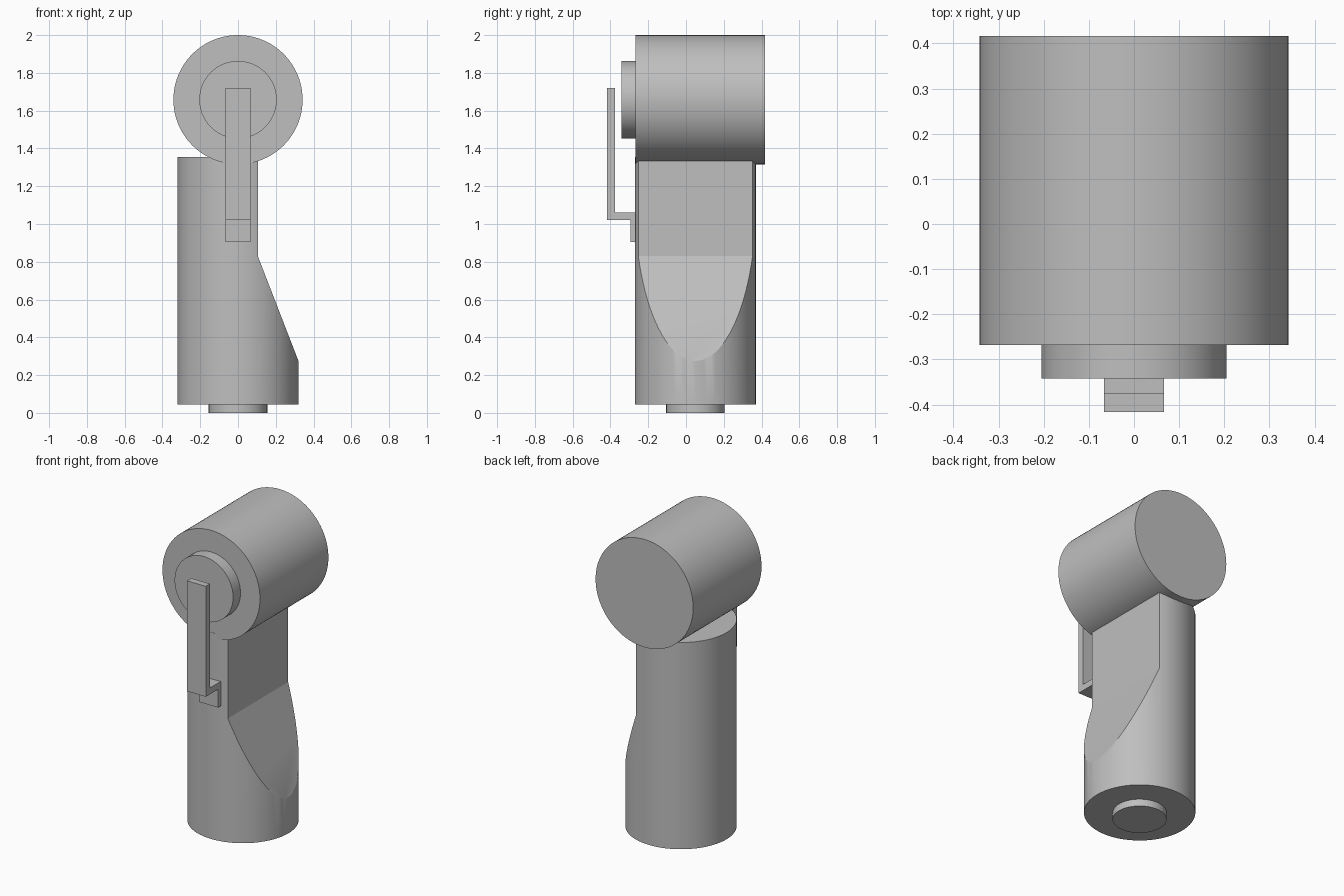
import bpy
import bmesh
import math
from mathutils import Matrix, Vector

default = bpy.data.objects.get("Cube")
if default:
    bpy.data.objects.remove(default, do_unlink=True)

GREY = (0.52, 0.52, 0.52, 1.0)
grey = bpy.data.materials.new("plain grey")
grey.use_nodes = True
grey.diffuse_color = GREY
grey.node_tree.nodes["Principled BSDF"].inputs["Base Color"].default_value = GREY


def make_object(name, bm):
    bmesh.ops.recalc_face_normals(bm, faces=bm.faces)
    mesh = bpy.data.meshes.new(name)
    bm.to_mesh(mesh)
    bm.free()
    mesh.materials.append(grey)
    obj = bpy.data.objects.new(name, mesh)
    bpy.context.collection.objects.link(obj)
    return obj


def smooth(obj):
    bpy.ops.object.select_all(action='DESELECT')
    obj.select_set(True)
    bpy.context.view_layer.objects.active = obj
    bpy.ops.object.shade_smooth_by_angle(angle=math.radians(30))


def cylinder(name, radius, start, end):
    """Closed cylinder between two points on its axis."""
    start, end = Vector(start), Vector(end)
    axis = end - start
    turn = axis.to_track_quat('Z', 'Y').to_matrix().to_4x4()
    bm = bmesh.new()
    bmesh.ops.create_cone(bm, cap_ends=True, segments=96, radius1=radius, radius2=radius,
                          depth=axis.length,
                          matrix=Matrix.Translation((start + end) / 2) @ turn)
    obj = make_object(name, bm)
    smooth(obj)
    return obj


def prism(name, points, offset):
    """Flat outline extruded along an offset."""
    bm = bmesh.new()
    face = bm.faces.new([bm.verts.new(p) for p in points])
    extruded = bmesh.ops.extrude_face_region(bm, geom=[face], use_keep_orig=True)
    verts = [v for v in extruded["geom"] if isinstance(v, bmesh.types.BMVert)]
    bmesh.ops.translate(bm, verts=verts, vec=offset)
    return make_object(name, bm)


# Upright body with a flat and a sloping cut on its left side
BODY_Y = 0.05
body = cylinder("body", 0.32, (0, BODY_Y, 0.045), (0, BODY_Y, 1.355))
cut = [(0.105, 1.6), (0.105, 0.83), (0.32, 0.275), (0.5, -0.19), (0.5, 1.6)]
cutter = prism("body_cutter", [(x, -0.6, z) for x, z in cut], (0, 1.4, 0))
cutter.hide_render = True
mod = body.modifiers.new("side cut", 'BOOLEAN')
mod.operation = 'DIFFERENCE'
mod.solver = 'EXACT'
mod.object = cutter
bpy.context.view_layer.objects.active = body
bpy.ops.object.modifier_apply(modifier=mod.name)
bpy.data.objects.remove(cutter, do_unlink=True)
smooth(body)

# Bottom boss
cylinder("base_boss", 0.155, (0, BODY_Y, 0), (0, BODY_Y, 0.05))

# Horizontal head and its front disc
HEAD_Z = 1.658
cylinder("head", 0.342, (0, -0.268, HEAD_Z), (0, 0.417, HEAD_Z))
cylinder("front_disc", 0.205, (0, -0.342, HEAD_Z), (0, -0.26, HEAD_Z))

# Cranked lever: upright bar, step towards the body, short tab
lever = [(-0.417, 1.72), (-0.417, 1.02), (-0.295, 1.02), (-0.295, 0.905),
         (-0.267, 0.905), (-0.267, 1.06), (-0.375, 1.06), (-0.375, 1.72)]
prism("lever", [(-0.066, y, z) for y, z in lever], (0.132, 0, 0))
